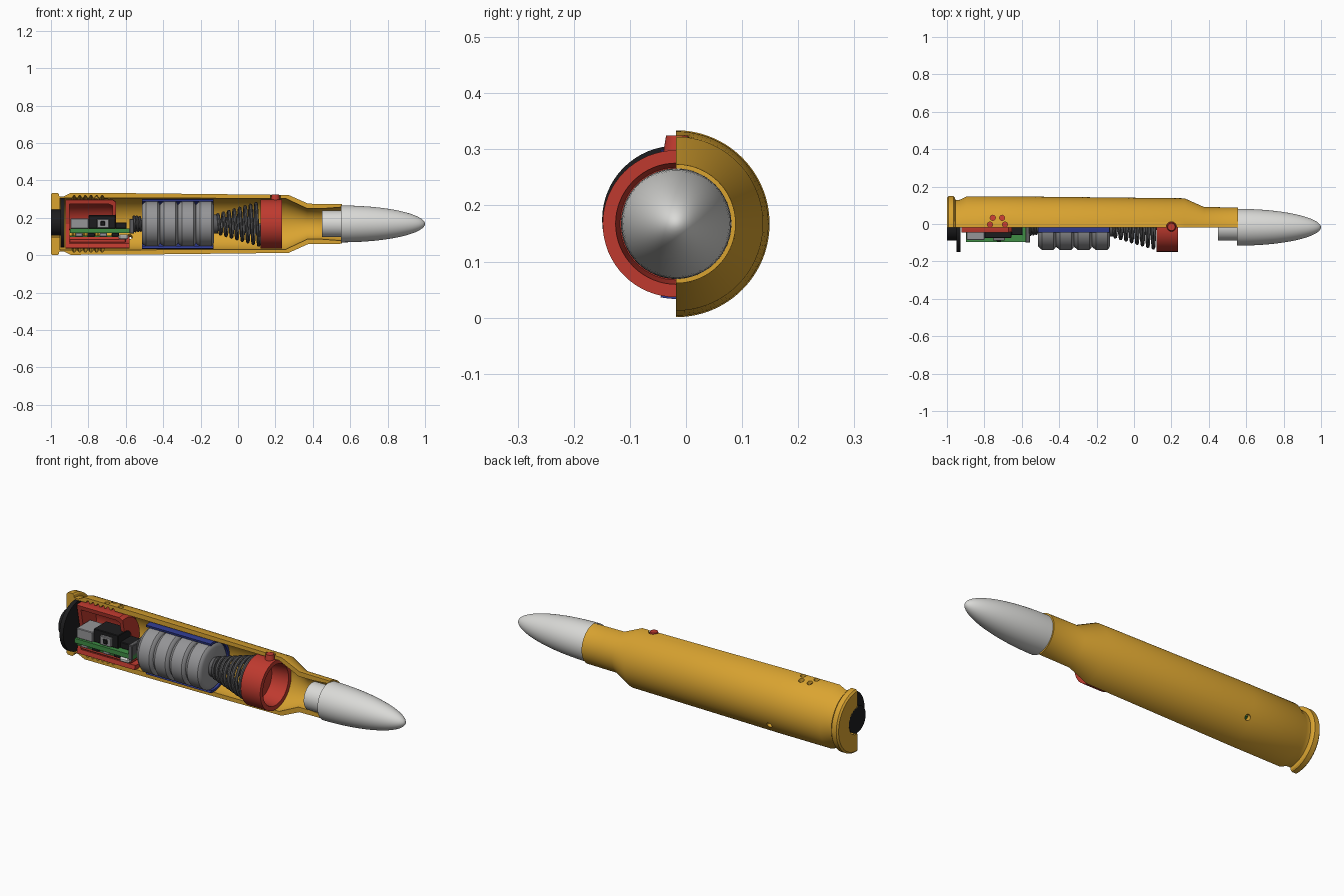
import bpy, bmesh, math
from mathutils import Vector, Matrix

if "Cube" in bpy.data.objects:
    bpy.data.objects.remove(bpy.data.objects["Cube"])

CY, CZ = -0.0175, 0.1675   # long axis of the cartridge


def mat(name, c):
    m = bpy.data.materials.new(name)
    m.diffuse_color = (*c, 1)
    m.use_nodes = True
    m.node_tree.nodes["Principled BSDF"].inputs["Base Color"].default_value = m.diffuse_color
    return m


BRASS = mat("brass", (0.70, 0.37, 0.03))
RED = mat("red plastic", (0.52, 0.042, 0.028))
SILVER = mat("light silver", (0.70, 0.70, 0.68))
GREY = mat("cell grey", (0.30, 0.30, 0.31))
STEEL = mat("dark steel", (0.11, 0.11, 0.115))
BLACK = mat("black", (0.012, 0.012, 0.013))
GREEN = mat("board green", (0.05, 0.27, 0.06))
BLUE = mat("blue sleeve", (0.03, 0.045, 0.28))


def finish(bm, name, m, smooth=True):
    bmesh.ops.recalc_face_normals(bm, faces=bm.faces)
    me = bpy.data.meshes.new(name)
    bm.to_mesh(me)
    bm.free()
    me.materials.append(m)
    o = bpy.data.objects.new(name, me)
    bpy.context.collection.objects.link(o)
    bpy.ops.object.select_all(action='DESELECT')
    o.select_set(True)
    bpy.context.view_layer.objects.active = o
    if smooth:
        bpy.ops.object.shade_smooth_by_angle(angle=math.radians(32))
    return o


def lathe(name, m, prof, a0=0, a1=360, n=64, dz=0):
    """Turn a closed (x, radius) outline about the axis; angle 0 is +y, 90 is up."""
    bm = bmesh.new()
    full = a1 - a0 >= 360
    rows = []
    for i in range(n if full else n + 1):
        t = math.radians(a0 + (a1 - a0) * i / n)
        rows.append([bm.verts.new((x, CY + r * math.cos(t), CZ + dz + r * math.sin(t)))
                     for x, r in prof])
    k = len(prof)
    for i in range(n):
        a, b = rows[i], rows[(i + 1) % len(rows)]
        for j in range(k):
            bm.faces.new((a[j], a[(j + 1) % k], b[(j + 1) % k], b[j]))
    if not full:
        bm.faces.new(rows[0])
        bm.faces.new(rows[-1])
    else:
        bmesh.ops.remove_doubles(bm, verts=bm.verts, dist=1e-5)
    return finish(bm, name, m)


def tube(name, m, x0, x1, r0, r1, **kw):
    return lathe(name, m, [(x0, r0), (x0, r1), (x1, r1), (x1, r0)], **kw)


def box(name, m, x, y, z, bevel=0.003):
    bm = bmesh.new()
    bmesh.ops.create_cube(bm, size=1)
    for v in bm.verts:
        v.co = Vector([a + (b - a) * (c + 0.5) for (a, b), c in zip((x, y, z), v.co)])
    if bevel:
        bmesh.ops.bevel(bm, geom=bm.edges[:], offset=bevel, segments=1, affect='EDGES')
    return finish(bm, name, m, False)


def coil(name, x0, x1, r0, r1, turns, wire):
    """Conical wire spring along the axis."""
    cu = bpy.data.curves.new(name, 'CURVE')
    cu.dimensions = '3D'
    cu.bevel_depth, cu.bevel_resolution, cu.use_fill_caps = wire, 2, True
    n = int(turns * 28)
    sp = cu.splines.new('POLY')
    sp.points.add(n)
    for i, p in enumerate(sp.points):
        u, t = i / n, 2 * math.pi * turns * i / n
        r = r0 + (r1 - r0) * u
        p.co = (x0 + (x1 - x0) * u, CY + r * math.cos(t), CZ + r * math.sin(t), 1)
    o = bpy.data.objects.new(name, cu)
    me = bpy.data.meshes.new_from_object(o)
    bpy.data.objects.remove(o)
    bm = bmesh.new()
    bm.from_mesh(me)
    finish(bm, name, STEEL)


# Half casing, outside outline then inside outline with threads
outer = [(-1, .07), (-1, .158), (-.992, .1665), (-.965, .1665), (-.958, .16), (-.955, .147),
         (-.932, .147), (-.895, .165), (-.6, .1645), (.27, .155), (.375, .108), (.555, .106)]
inner = [(.555, .09), (.45, .082), (.37, .082), (.255, .136), (-.70, .139)]
for i in range(6):
    x = -.715 - i * .03
    inner += [(x, .139), (x - .007, .151), (x - .015, .151), (x - .022, .139)]
inner += [(-.952, .139), (-.952, .07)]
casing = lathe("casing", BRASS, outer + inner, -90, 90)

# Drilled holes: four on top, one low at the back, one for the front pin
bm = bmesh.new()
for x, y in [(-.755, .033), (-.705, .033), (-.77, -.003), (-.69, -.003)]:
    bmesh.ops.create_cone(bm, cap_ends=True, segments=20, radius1=.014, radius2=.014,
                          depth=.1, matrix=Matrix.Translation((x, y, .32)))
d = Vector((0, math.cos(math.radians(-30)), math.sin(math.radians(-30))))
bmesh.ops.create_cone(bm, cap_ends=True, segments=20, radius1=.015, radius2=.015, depth=.1,
                      matrix=Matrix.Translation(Vector((-.58, CY, CZ)) + d * .15)
                      @ d.to_track_quat('Z', 'Y').to_matrix().to_4x4())
bmesh.ops.create_cone(bm, cap_ends=True, segments=24, radius1=.027, radius2=.027, depth=.1,
                      matrix=Matrix.Translation((.2, CY + .002, .33)))
cutter = finish(bm, "hole_cutter", BRASS, False)
cutter.hide_render = True
bpy.context.view_layer.objects.active = casing
mod = casing.modifiers.new("holes", 'BOOLEAN')
mod.operation, mod.object, mod.solver = 'DIFFERENCE', cutter, 'EXACT'
bpy.ops.object.modifier_apply(modifier="holes")
bpy.data.objects.remove(cutter)

# Bullet with shank
ogive = [(.55 + .45 * math.sin(math.pi / 2 * i / 20),
          .0985 * math.cos(math.pi / 2 * i / 20) ** 1.04) for i in range(20)]
lathe("bullet", SILVER, [(.45, 0), (.45, .071), (.55, .071)] + ogive + [(1, 0)])

# Rear button and flange
lathe("rear_button", BLACK, [(-1, 0), (-1, .07), (-.95, .07), (-.95, .132), (-.928, .132),
                             (-.928, 0)], dz=.007)

# Red module housing: cut-open cup, longer on its underside
lathe("housing", RED, [(-.922, 0), (-.922, .131), (-.67, .131), (-.652, .118), (-.652, .05),
                       (-.672, .05), (-.672, .1), (-.69, .108), (-.9, .108), (-.9, 0)], -15, 102)
tube("housing_lower", RED, -.922, -.58, .108, .131, a0=-102, a1=-35)
tube("housing_back", RED, -.922, -.9, 0, .131, a0=-102, a1=-15)
box("housing_rail", RED, (-.9, -.6), (-.045, .06), (.068, .088))

# Circuit board and its components
box("circuit_board", GREEN, (-.898, -.555), (-.095, .085), (.119, .143), 0)
box("grey_block", GREY, (-.895, -.80), (-.085, .03), (.143, .196))
box("black_block", BLACK, (-.80, -.655), (-.075, .03), (.143, .214))
box("switch_body", GREY, (-.755, -.69), (-.088, -.07), (.146, .194))
box("switch_knob", BLACK, (-.735, -.71), (-.094, -.085), (.158, .182))
box("front_chip", BLACK, (-.655, -.595), (-.06, .03), (.143, .176))
box("lower_board", GREEN, (-.898, -.62), (-.075, .06), (.098, .106), 0)
for i in range(4):
    x = -.87 + i * .065
    box("lower_chip", BLACK if i % 2 else GREY, (x, x + .04), (-.085, -.03), (.1, .119))
box("lamp", SILVER, (-.64, -.585), (-.09, -.05), (.085, .112), .008)

# Contact between board and cells
box("contact_plate", STEEL, (-.58, -.555), (-.10, .05), (.115, .195))
coil("contact_spring", -.56, -.515, .04, .035, 3, .007)
tube("contact_post", STEEL, -.555, -.51, 0, .028, n=24)

# Four button cells in a blue half sleeve
for i in range(4):
    x = -.512 + i * .096
    lathe("cell", GREY, [(x, 0), (x, .104), (x + .006, .11), (x + .02, .121), (x + .082, .121),
                         (x + .09, .113), (x + .0955, .1), (x + .0955, 0)])
tube("sleeve", BLUE, -.512, -.13, .122, .134, a0=-102, a1=102)

# Main spring and red front plug
tube("spring_seat", STEEL, -.13, -.108, 0, .05, n=32)
coil("main_spring", -.115, .118, .048, .115, 8, .009)
lathe("front_plug", RED, [(.12, 0), (.12, .131), (.235, .131), (.235, .108), (.142, .1),
                          (.142, 0)])

# Locating pin of the front plug
bm = bmesh.new()
bmesh.ops.create_cone(bm, cap_ends=True, segments=24, radius1=.026, radius2=.02, depth=.035,
                      matrix=Matrix.Translation((.2, CY + .002, .307)))
finish(bm, "plug_pin", RED)
